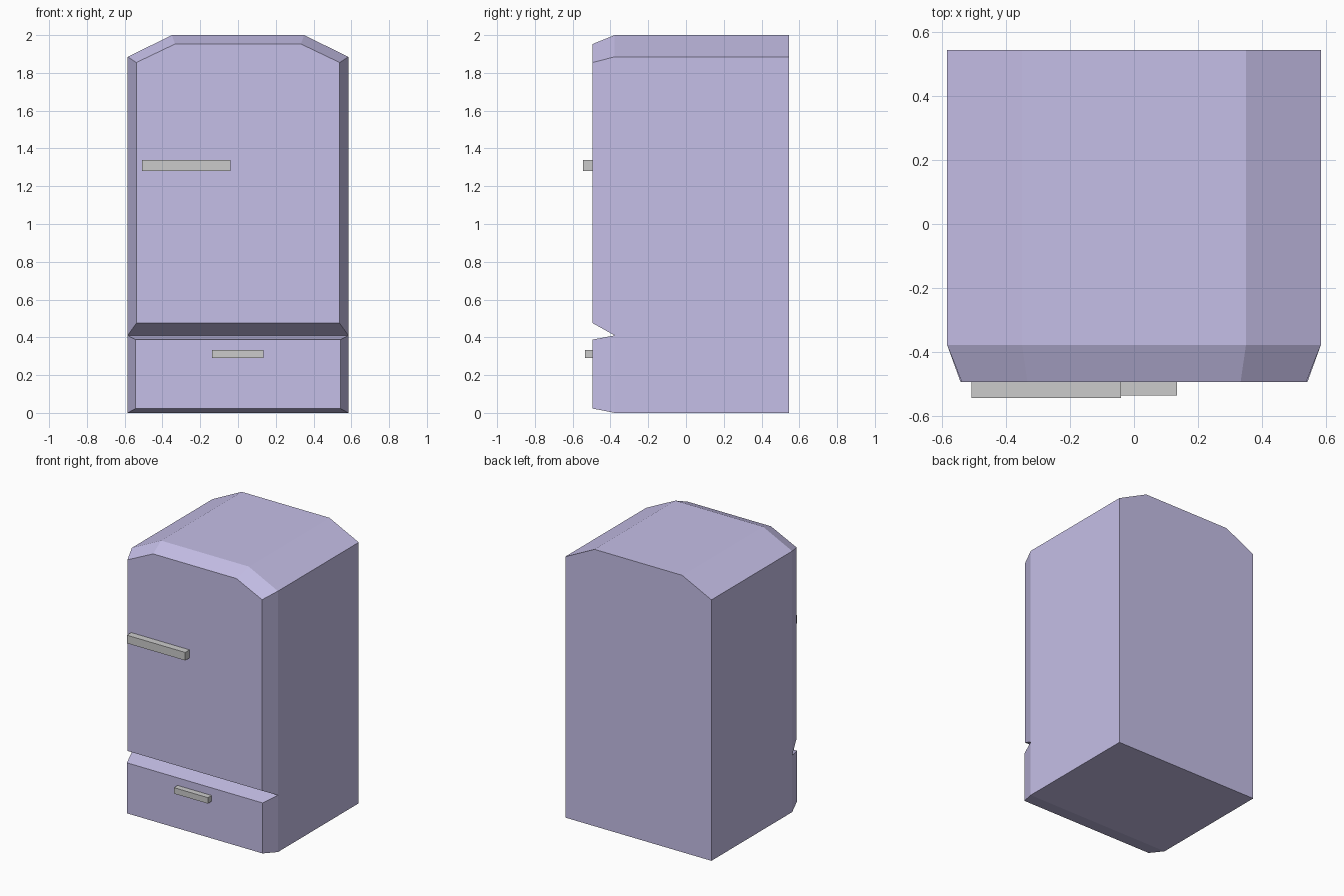
import bpy, bmesh

if "Cube" in bpy.data.objects:
    bpy.data.objects.remove(bpy.data.objects["Cube"])

paint = bpy.data.materials.new("purple_enamel")
paint.diffuse_color = (0.56, 0.52, 0.80, 1)
paint.use_nodes = True
paint.node_tree.nodes["Principled BSDF"].inputs["Base Color"].default_value = paint.diffuse_color


def outline(half):
    """Mirror right-hand (x, z) points, listed bottom to top, into a full outline."""
    return half + [(-x, z) for x, z in reversed(half)]


def loft(name, front, y_front, back, y_back, mat=None, cap_back=True):
    """Join two matching x-z outlines at different depths."""
    bm = bmesh.new()
    f = [bm.verts.new((x, y_front, z)) for x, z in front]
    b = [bm.verts.new((x, y_back, z)) for x, z in back]
    bm.faces.new(f)
    if cap_back:
        bm.faces.new(b[::-1])
    n = len(f)
    for i in range(n):
        j = (i + 1) % n
        bm.faces.new((f[j], f[i], b[i], b[j]))
    me = bpy.data.meshes.new(name)
    bm.to_mesh(me)
    bm.free()
    ob = bpy.data.objects.new(name, me)
    bpy.context.collection.objects.link(ob)
    if mat:
        me.materials.append(mat)
    return ob


def bar(name, x0, x1, z0, z1, y_front):
    rect = [(x0, z0), (x1, z0), (x1, z1), (x0, z1)]
    loft(name, rect, y_front, rect, DOOR_Y)


BODY_Y, DOOR_Y, BACK_Y = -0.378, -0.494, 0.544

# Cabinet with chamfered top corners
cabinet = outline([(0.584, 0), (0.584, 1.885), (0.35, 2.0)])
loft("cabinet", cabinet, BODY_Y, cabinet, BACK_Y, paint)

# Bevelled doors, seated on the cabinet front and meeting in a V groove
loft("upper_door",
     outline([(0.538, 0.475), (0.538, 1.855), (0.333, 1.953)]), DOOR_Y,
     outline([(0.584, 0.41), (0.584, 1.885), (0.35, 2.0)]), BODY_Y, paint, False)
loft("freezer_drawer",
     outline([(0.542, 0.023), (0.542, 0.388)]), DOOR_Y,
     outline([(0.584, 0), (0.584, 0.41)]), BODY_Y, paint, False)

# Handles
bar("upper_handle", -0.508, -0.041, 1.28, 1.338, -0.544)
bar("drawer_handle", -0.137, 0.135, 0.29, 0.333, -0.536)
